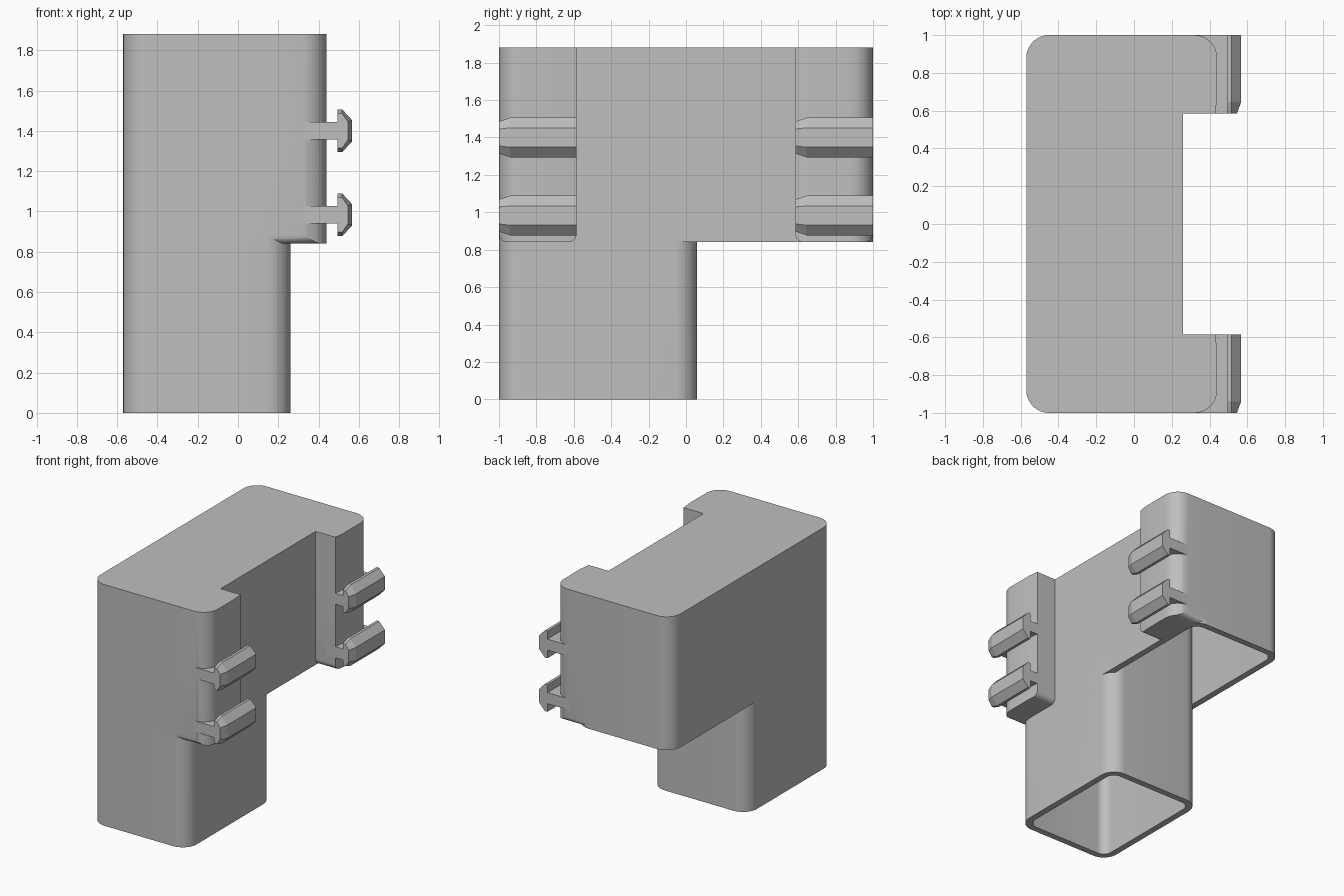
import bpy, bmesh, math
from mathutils import Vector

if "Cube" in bpy.data.objects:
    bpy.data.objects.remove(bpy.data.objects["Cube"])

grey = bpy.data.materials.new("plain_grey")
grey.diffuse_color = (0.52, 0.52, 0.52, 1)
grey.use_nodes = True
grey.node_tree.nodes["Principled BSDF"].inputs["Base Color"].default_value = grey.diffuse_color
WALL, R, TOP, LEDGE = 0.05, 0.12, 1.88, 0.84


def loft(name, rings):
    """Closed solid through matching rings of points."""
    bm = bmesh.new()
    vs = [[bm.verts.new(p) for p in ring] for ring in rings]
    n = len(vs[0])
    for a, b in zip(vs, vs[1:]):
        for i in range(n):
            j = (i + 1) % n
            bm.faces.new((a[i], a[j], b[j], b[i]))
    bm.faces.new(vs[0][::-1])
    bm.faces.new(vs[-1])
    bmesh.ops.recalc_face_normals(bm, faces=bm.faces)
    me = bpy.data.meshes.new(name)
    bm.to_mesh(me)
    bm.free()
    me.materials.append(grey)
    ob = bpy.data.objects.new(name, me)
    bpy.context.collection.objects.link(ob)
    return ob


def arc(cx, cy, r, start, steps=10):
    """Quarter circle, counter-clockwise from the start angle."""
    return [(cx + r * math.cos(math.radians(start + 90 * i / steps)),
             cy + r * math.sin(math.radians(start + 90 * i / steps)))
            for i in range(steps + 1)]


def rounded_box(name, x0, x1, y0, y1, z0, z1, r):
    pts = (arc(x1 - r, y1 - r, r, 0) + arc(x0 + r, y1 - r, r, 90)
           + arc(x0 + r, y0 + r, r, 180) + arc(x1 - r, y0 + r, r, 270))
    return loft(name, [[(x, y, z) for x, y in pts] for z in (z0, z1)])


def combine(target, tool, mode):
    """Apply a boolean and discard the tool."""
    mod = target.modifiers.new("cut", 'BOOLEAN')
    mod.operation, mod.solver, mod.object = mode, 'EXACT', tool
    bpy.context.view_layer.objects.active = target
    bpy.ops.object.modifier_apply(modifier=mod.name)
    bpy.data.objects.remove(tool)


def make_pad(side):
    """Raised pad: rounded outer corner in plan, rounded lower corners."""
    plan = ([(0.05, 0.585), (0.43, 0.585), (0.44, 0.67)]
            + arc(0.44 - R, 1 - R, R, 0) + [(0.05, 1)])
    pad = loft("pad", [[(x, side * y, z) for x, y in plan] for z in (LEDGE, TOP)])
    r = 0.045
    prof = ([(0.585, TOP + 0.1)] + arc(0.585 + r, LEDGE + r, r, 180, 6)
            + arc(1 - r, LEDGE + r, r, 270, 6) + [(1, TOP + 0.1)])
    tool = loft("pad_profile", [[(x, side * y, z) for y, z in prof] for x in (0, 0.6)])
    combine(pad, tool, 'INTERSECT')
    return pad


# Upper housing with two pads, hollow and open below
body = rounded_box("housing", -0.57, 0.26, -1, 1, LEDGE, TOP, R)
# square off the +x corners up to the pads by merging them in
for side in (-1, 1):
    combine(body, make_pad(side), 'UNION')
combine(body, rounded_box("upper_cavity", -0.57 + WALL, 0.26 - WALL, -1 + WALL, 1 - WALL,
                          0.5, TOP - WALL, R - WALL), 'DIFFERENCE')

# Lower tube running up inside the housing
combine(body, rounded_box("tube", -0.57, 0.26, -1, 0.06, 0, TOP - 0.02, R), 'UNION')
combine(body, rounded_box("tube_cavity", -0.57 + WALL, 0.26 - WALL, -1 + WALL, 0.06 - WALL,
                          -0.3, TOP - WALL, R - WALL), 'DIFFERENCE')


def clip_ring(y, zc, tip_x, half, flat):
    """T-shaped clip section with a chamfered head."""
    upper = [(0.30, 0.043), (0.495, 0.043), (0.495, half), (0.517, half), (tip_x, flat)]
    pts = upper + [(x, -z) for x, z in reversed(upper)]
    return [(x, y, zc + z) for x, z in pts]


# Hook clips, tapered at the front end
for place, y0 in (("front", -1.0), ("back", 0.585)):
    for level, zc in (("lower", 0.983), ("upper", 1.40)):
        loft(f"{place}_{level}_clip", [
            clip_ring(y0, zc, 0.545, 0.086, 0.045),
            clip_ring(y0 + 0.06, zc, 0.567, 0.106, 0.052),
            clip_ring(y0 + 0.415, zc, 0.567, 0.106, 0.052)])

# Smooth the rounded corners only
bpy.ops.object.select_all(action='DESELECT')
body.select_set(True)
bpy.context.view_layer.objects.active = body
bpy.ops.object.shade_smooth_by_angle(angle=math.radians(30))
